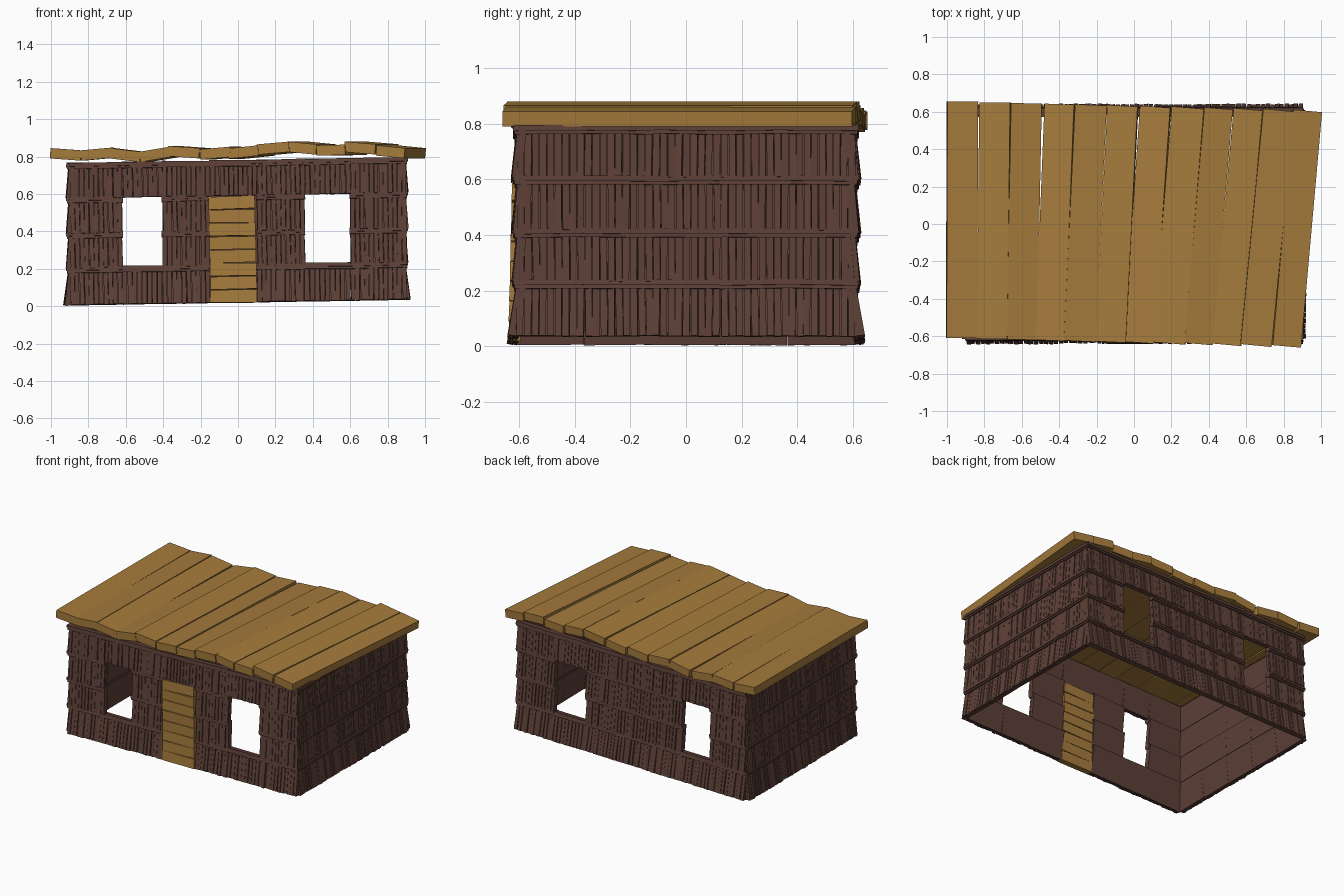
import bpy, bmesh, math, random
from mathutils import Matrix, Vector

if "Cube" in bpy.data.objects:
    bpy.data.objects.remove(bpy.data.objects["Cube"])

random.seed(4)
jit = random.uniform


def material(name, rgb):
    m = bpy.data.materials.new(name)
    m.diffuse_color = (*rgb, 1)
    m.use_nodes = True
    m.node_tree.nodes["Principled BSDF"].inputs["Base Color"].default_value = m.diffuse_color
    return m


BARK = material("dark_wood", (0.109, 0.051, 0.038))
PLANK = material("plank_wood", (0.38, 0.20, 0.045))


def box(bm, frame, lo, hi):
    """Axis-aligned box from lo to hi, placed by a frame matrix."""
    lo, hi = Vector(lo), Vector(hi)
    m = frame @ Matrix.Translation((lo + hi) / 2) @ Matrix.Diagonal((*(hi - lo), 1))
    bmesh.ops.create_cube(bm, size=1, matrix=m)


def finish(bm, name, mat):
    me = bpy.data.meshes.new(name)
    bm.to_mesh(me)
    bm.free()
    me.materials.append(mat)
    ob = bpy.data.objects.new(name, me)
    bpy.context.collection.objects.link(ob)


def panel(bm, frame, w, h):
    """Shingle hung from its top edge: backing board, upright slats, top lip."""
    box(bm, frame, (-w / 2, 0.014, -h), (w / 2, 0.034, 0))
    n = max(6, round(w / 0.026))
    step = w / n
    for i in range(n):
        x = -w / 2 + (i + 0.5) * step
        f = frame @ Matrix.Translation((x, 0, 0)) @ Matrix.Rotation(jit(-0.012, 0.012), 4, 'Y') \
            @ Matrix.Rotation(jit(-0.15, 0.15), 4, 'Z')
        box(bm, f, (-step * 0.45, jit(-0.003, 0.003), -h - jit(0, 0.004)), (step * 0.45, 0.018, 0))
    # two stacked rails form the lip
    f = frame @ Matrix.Rotation(jit(-0.015, 0.015), 4, 'Y')
    e = w / 2 + 0.004
    box(bm, f, (-e, -0.015, -0.012), (e, 0.028, 0.008))
    box(bm, f, (-e, -0.009, -0.024), (e, 0.02, -0.012))


# Row top heights, from the ground up
ROWS = [0.215, 0.40, 0.59, 0.772]


def wall(name, angle, dist, cols, tilts, skip):
    """Grid of shingles; skip holds (column, row) openings."""
    bm = bmesh.new()
    base = Matrix.Rotation(angle, 4, 'Z')
    for c, (a, b) in enumerate(zip(cols, cols[1:])):
        for r, top in enumerate(ROWS):
            if (c, r) in skip:
                continue
            h = top - (ROWS[r - 1] + 0.004 if r else 0.022)
            pos = base @ Vector(((a + b) / 2, -dist, top))
            pos.z += 0.017 * pos.x
            slope = 0.017 * (base @ Vector((1, 0, 0))).x
            f = Matrix.Translation(pos) @ base \
                @ Matrix.Rotation(-slope + jit(-0.015, 0.015), 4, 'Y') \
                @ Matrix.Rotation(-tilts[min(r, 1)] + jit(-0.015, 0.015), 4, 'X')
            panel(bm, f, b - a, h)
    finish(bm, name, BARK)


# Walls: front with door and windows, back with windows, plain sides
LONG = [-0.9, -0.62, -0.405, -0.15, 0.1, 0.355, 0.6, 0.9]
WINDOWS = {(c, r) for c in (1, 5) for r in (1, 2)}
DOORWAY = {(3, r) for r in range(3)}
SIDE = [-0.61, -0.365, -0.12, 0.125, 0.37, 0.61]
wall("front_wall", 0, 0.607, LONG, (0.17, 0.10), WINDOWS | DOORWAY)
wall("back_wall", math.pi, 0.607, [-x for x in reversed(LONG)], (0.17, 0.10), WINDOWS)
wall("right_wall", math.pi / 2, 0.893, SIDE, (0.13, 0.07), set())
wall("left_wall", -math.pi / 2, 0.903, SIDE, (0.13, 0.07), set())

# Door: stacked horizontal planks
bm = bmesh.new()
for i in range(8):
    f = Matrix.Translation((-0.028 + 0.012 * (0.5 - i / 7), -0.605 - 0.012 * (1 - i / 7), 0.053 + i * 0.0715)) \
        @ Matrix.Rotation(-0.025 + jit(-0.02, 0.02), 4, 'Y') \
        @ Matrix.Rotation(jit(-0.06, 0.02), 4, 'X')
    box(bm, f, (-0.124, -0.022, -0.034), (0.124, 0.022, 0.034))
finish(bm, "door", PLANK)

# Roof: long planks that fan slightly and roll from side to side
FRONT_X = [-1, -0.84, -0.68, -0.52, -0.38, -0.2, -0.05, 0.1, 0.27, 0.42, 0.57, 0.735, 0.9]
BACK_X = [-1, -0.83, -0.66, -0.49, -0.31, -0.15, 0.025, 0.2, 0.375, 0.53, 0.69, 0.86, 1.0]
TOPS = [(.845, .833), (.833, .848), (.845, .825), (.825, .852), (.857, .845), (.838, .853),
        (.843, .86), (.865, .88), (.88, .865), (.86, .864), (.88, .866), (.86, .845)]
bm = bmesh.new()
for i, (zl, zr) in enumerate(TOPS):
    fl, fr, bl, br = FRONT_X[i], FRONT_X[i + 1], BACK_X[i], BACK_X[i + 1]
    w = (fr - fl + br - bl) / 2
    t = i / 11
    f = Matrix.Translation(((fl + fr + bl + br) / 4, 0.022 - 0.047 * t, (zl + zr) / 2)) \
        @ Matrix.Rotation(-math.atan((bl + br - fl - fr) / 2 / 1.26), 4, 'Z') \
        @ Matrix.Rotation(math.atan2(zl - zr, w), 4, 'Y')
    box(bm, f, (-w / 2, -0.632, -0.055), (w / 2, 0.632, 0))
finish(bm, "roof_planks", PLANK)
